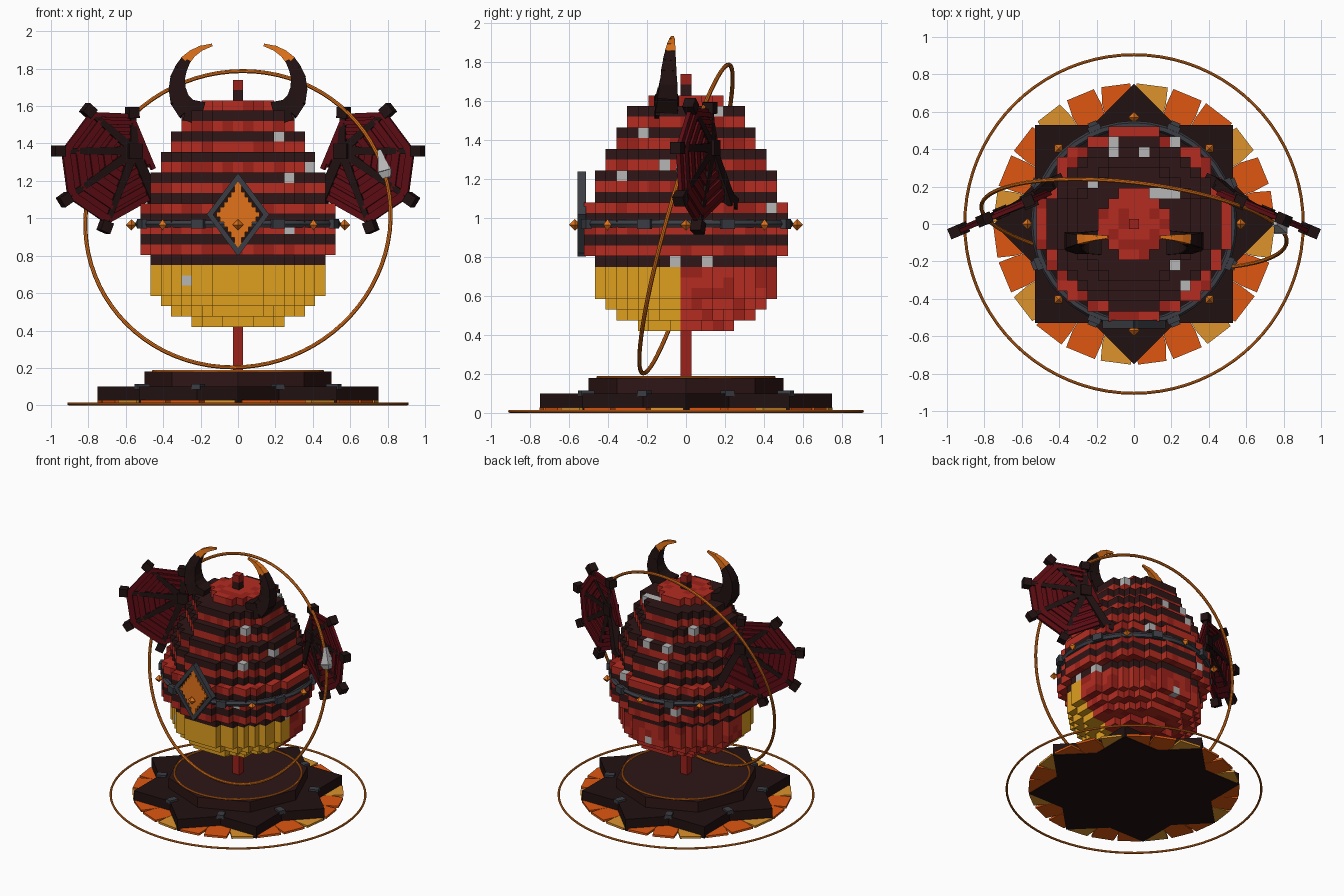
import bpy, bmesh, math, random
from mathutils import Vector as V, Matrix

if "Cube" in bpy.data.objects:
    bpy.data.objects.remove(bpy.data.objects["Cube"])

random.seed(4)


def mat(name, r, g, b):
    m = bpy.data.materials.new(name)
    m.diffuse_color = [(c / 255) ** 2.2 for c in (r, g, b)] + [1]
    m.use_nodes = True
    m.node_tree.nodes["Principled BSDF"].inputs["Base Color"].default_value = m.diffuse_color
    return m


RED, RED2 = mat("red", 178, 48, 38), mat("deep_red", 155, 38, 32)
DARK, STONE = mat("dark_shell", 50, 28, 28), mat("dark_stone", 38, 24, 24)
YELLOW, ORANGE = mat("yellow", 222, 157, 36), mat("orange", 224, 114, 32)
FLAME, FLAME2 = mat("flame", 222, 88, 24), mat("flame_light", 220, 146, 48)
IRON, PALE = mat("iron", 62, 64, 70), mat("pale", 180, 180, 180)
SKIN = mat("membrane", 92, 20, 26)


def finish(bm, name, *mats):
    bmesh.ops.recalc_face_normals(bm, faces=bm.faces)
    me = bpy.data.meshes.new(name)
    bm.to_mesh(me)
    bm.free()
    for m in mats:
        me.materials.append(m)
    ob = bpy.data.objects.new(name, me)
    bpy.context.collection.objects.link(ob)
    return ob


def bar(bm, p, q, w0, w1=None, up=(0, 1, 0), mi=0, depth=1.0):
    """Square tapered bar from p to q; depth scales it along up."""
    p, q, w1 = V(p), V(q), w0 if w1 is None else w1
    z = (q - p).normalized()
    x = V(up).cross(z).normalized()
    y = z.cross(x)
    vs = []
    for c, w in ((p, w0), (q, w1)):
        vs.append([bm.verts.new(c + x * a * w / 2 + y * b * w * depth / 2)
                   for a, b in ((-1, -1), (1, -1), (1, 1), (-1, 1))])
    fs = [vs[0][::-1], vs[1]] + [[vs[0][i], vs[0][i - 3], vs[1][i - 3], vs[1][i]] for i in range(4)]
    for f in fs:
        bm.faces.new(f).material_index = mi


def prism(bm, pts, z0, z1, mi=0):
    lo = [bm.verts.new((x, y, z0)) for x, y in pts]
    hi = [bm.verts.new((x, y, z1)) for x, y in pts]
    n = len(pts)
    for f in [lo[::-1], hi] + [[lo[i], lo[(i + 1) % n], hi[(i + 1) % n], hi[i]] for i in range(n)]:
        bm.faces.new(f).material_index = mi


def polar(r, deg):
    return r * math.cos(math.radians(deg)), r * math.sin(math.radians(deg))


def ring(name, R, r, loc, m, normal=(0, 0, 1), seg=80, sides=8):
    rot = V(normal).to_track_quat('Z', 'Y').to_euler()
    bpy.ops.mesh.primitive_torus_add(major_radius=R, minor_radius=r, major_segments=seg,
                                     minor_segments=sides, location=loc, rotation=rot)
    ob = bpy.context.object
    ob.name = name
    ob.data.materials.append(m)
    bpy.ops.object.shade_smooth_by_angle()


# Block-built egg with stem and top knob
S, Z0 = 0.055, 0.42
LAYERS = [4, 6, 7, 8, 8, 8, 8, 9, 9, 9, 9, 9, 8, 8, 8, 7, 7, 6, 6, 5, 5, 3]
cells = {}
for k, n in enumerate(LAYERS):
    for i in range(-n, n + 1):
        for j in range(-n, n + 1):
            if i * i + j * j <= (n + .4) ** 2:
                c = random.choice((0, 0, 1))
                if k < 6 and j < 0:
                    c = 3
                elif k >= 6 and k % 2 == 0:
                    c = 2
                cells[i, j, k] = c
for k in range(-5, 0):
    cells[0, 0, k] = 1
cells[0, 0, 22], cells[0, 0, 23] = 2, 1
# Pale specks seen from front, right and top, plus some behind
for i, k in ((4, 18), (5, 14), (5, 9), (-5, 4)):
    cells[i, min(c[1] for c in cells if c[0] == i and c[2] == k), k] = 4
for j, k in ((-4, 18), (3, 20), (-6, 14), (-2, 15), (-1, 6), (2, 6)):
    cells[max(c[0] for c in cells if c[1:] == (j, k)), j, k] = 4
for i, j in ((-2, 7), (1, 7), (-4, 4), (2, 3), (3, 3), (4, -4)):
    cells[i, j, max(c[2] for c in cells if c[:2] == (i, j))] = 4
for i, k in ((-4, 8), (4, 11), (0, 3), (-2, 14)):
    cells[i, max(c[1] for c in cells if c[0] == i and c[2] == k), k] = 4
bm = bmesh.new()
for cell, c in cells.items():
    ctr = V((cell[0] * S, cell[1] * S, Z0 + (cell[2] + .5) * S))
    for ax in range(3):
        for s in (-1, 1):
            nb = list(cell)
            nb[ax] += s
            if tuple(nb) in cells:
                continue
            vs = []
            for a, b in ((-1, -1), (1, -1), (1, 1), (-1, 1)):
                o = [0, 0, 0]
                o[ax], o[(ax + 1) % 3], o[(ax + 2) % 3] = s, a, b
                vs.append(bm.verts.new(ctr + V(o) * S / 2))
            f = bm.faces.new(vs if s > 0 else vs[::-1])
            f.material_index = c
bmesh.ops.remove_doubles(bm, verts=bm.verts, dist=1e-4)
finish(bm, "block_egg", RED, RED2, DARK, YELLOW, PALE)

# Star plinth, upper step and clasps
bm = bmesh.new()
star = [polar(.75 if i % 2 == 0 else .574, i * 22.5) for i in range(16)]
prism(bm, star, .008, .10)
finish(bm, "star_plinth", STONE)
bm = bmesh.new()
prism(bm, [polar(.5, i * 45) for i in range(8)], .10, .18)
finish(bm, "upper_step", DARK)
bm = bmesh.new()
for i in range(8):
    a = 22.5 + 45 * i
    x, y = polar(.52, a)
    x2, y2 = polar(.59, a)
    bar(bm, (x, y, .10), (x2, y2, .10), .05, up=(0, 0, 1), depth=.6)
finish(bm, "plinth_clasps", IRON)

# Flame petals around the plinth
bm = bmesh.new()
for i in range(24):
    a = i * 15 + 7.5
    w = random.uniform(5.6, 6.8)
    prism(bm, [polar(.5, a - 7.4), polar(.66, a - 7.4), polar(.752, a - w), polar(.752, a + w),
               polar(.66, a + 7.4), polar(.5, a + 7.4)], .012, .028, 1 if i % 3 == 2 else 0)
finish(bm, "flame_petals", FLAME, FLAME2)
ring("ground_ring", .905, .008, (0, 0, .008), ORANGE)
ring("step_ring", .452, .008, (0, 0, .182), ORANGE)
ring("orbit_ring", .822, .011, (0, 0, .995), ORANGE, (.12, 1, -.28))

# Pale spearhead riding on the orbit ring
bm = bmesh.new()
bar(bm, (.795, -.02, 1.215), (.785, -.015, 1.25), .045, .075)
bar(bm, (.785, -.015, 1.25), (.772, -.005, 1.30), .07, .045)
bar(bm, (.772, -.005, 1.30), (.755, .005, 1.365), .045, .02)
finish(bm, "orbit_spearhead", PALE)

# Belt with gems
ring("belt", .53, .022, (0, 0, .97), IRON, seg=40, sides=6)
bm = bmesh.new()
for i in range(8):
    x, y = polar(.57, i * 45)
    M = Matrix.Translation((x, y, .965)) @ Matrix.Rotation(math.radians(45 * i), 4, 'Z')
    for s in (0, math.pi):
        bmesh.ops.create_cone(bm, segments=4, radius1=.03, radius2=0, depth=.03, cap_ends=False,
                              matrix=M @ Matrix.Rotation(s, 4, 'X') @ Matrix.Translation((0, 0, .015)))
bmesh.ops.remove_doubles(bm, verts=bm.verts, dist=1e-4)
finish(bm, "belt_gems", ORANGE)
bm = bmesh.new()
for i in range(8):
    a = 22.5 + 45 * i
    x, y = polar(.51, a - 3.5)
    x2, y2 = polar(.555, a)
    t = V(polar(.035, a + 90))
    bar(bm, (x2 - t.x, y2 - t.y, .97), (x2 + t.x, y2 + t.y, .97), .03, up=(0, 0, 1), depth=1.7)
finish(bm, "belt_clasps", IRON)

# Diamond shield on the front
C = [(.15, 1.02), (0, 1.22), (-.15, 1.02), (0, .82)]
bm = bmesh.new()
for a, b in zip(C, C[1:] + C[:1]):
    d = (V(b) - V(a)).normalized() * .012
    bar(bm, (a[0] - d.x, -.535, a[1] - d.y), (b[0] + d.x, -.535, b[1] + d.y), .028, depth=1.6)
finish(bm, "shield_frame", IRON)
bm = bmesh.new()
prism(bm, [(x, z) for x, z in C], .515, .535)
bmesh.ops.rotate(bm, verts=bm.verts, matrix=Matrix.Rotation(math.pi / 2, 3, 'X'))
finish(bm, "shield_back", STONE)
bm = bmesh.new()
for k in range(-6, 7):
    h = .019 + .019 * ((6 - abs(k)) * 5 // 6)
    bar(bm, (-h, -.54, 1.02 + k * .027), (h, -.54, 1.02 + k * .027), .027)
finish(bm, "shield_flame", ORANGE)

# Horns and wings, mirrored left and right
HORN = [(.20, 1.56, -.10), (.27, 1.58, -.10), (.31, 1.63, -.095), (.325, 1.69, -.09), (.323, 1.75, -.088),
        (.305, 1.80, -.085), (.28, 1.845, -.08), (.245, 1.88, -.076), (.20, 1.908, -.072), (.145, 1.925, -.07)]
HUB = (.56, 1.36)
TIPS = [(.565, 1.565), (.80, 1.575), (.96, 1.36), (.925, 1.10), (.71, .955), (.45, 1.10)]
for side, sx in (("right", 1), ("left", -1)):
    bm = bmesh.new()
    pts = [V((x * sx, y, z)) for x, z, y in HORN]
    for i in range(len(pts) - 1):
        w = .13 - .0125 * i
        d = (pts[i + 1] - pts[i]) * .12
        bar(bm, pts[i] - d, pts[i + 1] + d, w, w - .016, mi=1 if i > 5 else 0)
    finish(bm, side + "_horn", STONE, ORANGE)

    nrm = V((.42 * sx, 1, 0)).normalized()

    def w3(p):
        return V((p[0] * sx, .36 - .42 * p[0], p[1]))

    hub, tips = w3(HUB), [w3(t) for t in TIPS]
    tips[5] += V((0, .04, 0))
    bm = bmesh.new()
    for i, t in enumerate(tips):
        bar(bm, hub, t, .05, .06 if i == 5 else .028, up=nrm)
        d = (t - hub).normalized() * .03
        bar(bm, t - d, t + d, .06, up=nrm)
    bar(bm, hub - V((0, 0, .04)), hub + V((0, 0, .04)), .08, up=nrm)
    # inner anchor reaching the shell
    bar(bm, tips[5], tips[5] + V((-.06 * sx, .03, -.03)), .06, up=nrm)
    finish(bm, side + "_wing_bones", STONE)

    # Stepped membrane: rows of slats between neighbouring fingers
    bm = bmesh.new()
    for a, b in zip(tips, tips[1:]):
        n = 11
        for k in range(1, n):
            t = k / n
            off = nrm * (.006 if k % 2 else -.006)
            p, q = hub.lerp(a, t) + off, hub.lerp(b, t) + off
            w = (hub - (a + b) / 2).length / n * 1.1
            bar(bm, p, q, w, up=nrm, depth=.022 / w)
    # web between the arm, the first finger and the body
    a, b = tips[0], w3((.43, 1.24))
    for k in range(1, 9):
        off = nrm * (.006 if k % 2 else -.006)
        bar(bm, hub.lerp(a, k / 10) + off, hub.lerp(b, k / 10) + off, .024, up=nrm)
    finish(bm, side + "_wing_membrane", SKIN)
